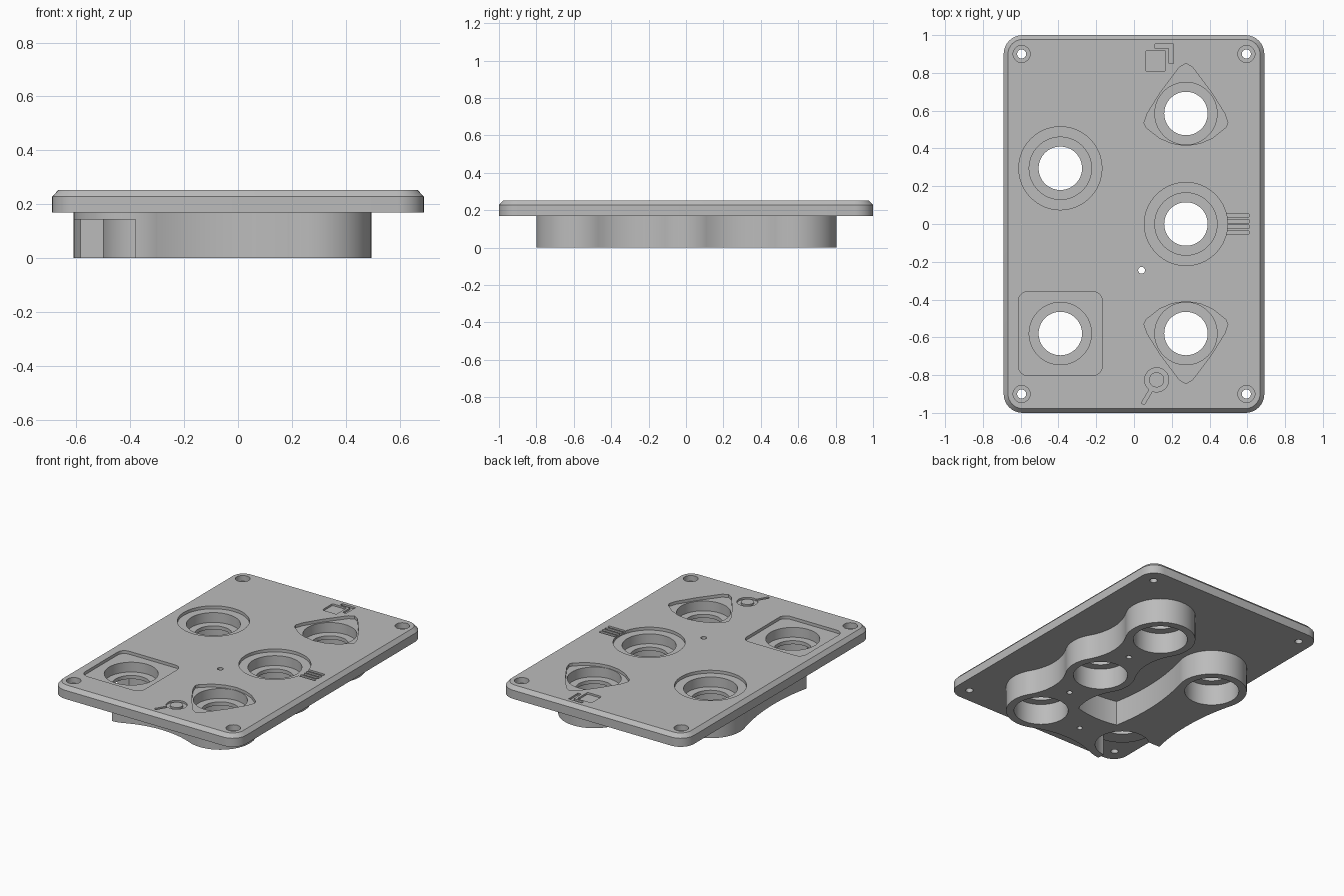
import bpy, bmesh
from math import sin, cos, pi, atan2, hypot, tau

cube = bpy.data.objects.get("Cube")
if cube:
    bpy.data.objects.remove(cube, do_unlink=True)

grey = bpy.data.materials.new("plain_grey")
grey.use_nodes = True
grey.diffuse_color = (0.5, 0.5, 0.5, 1)
grey.node_tree.nodes["Principled BSDF"].inputs["Base Color"].default_value = (0.5, 0.5, 0.5, 1)


def circle(x, y, r, n=64):
    return [(x + r * cos(tau * i / n), y + r * sin(tau * i / n)) for i in range(n)]


def rounded(x, y, hx, hy, r, n=8):
    pts = []
    for k, (sx, sy) in enumerate(((1, 1), (-1, 1), (-1, -1), (1, -1))):
        for i in range(n + 1):
            a = pi / 2 * (k + i / n)
            pts.append((x + sx * (hx - r) + r * cos(a), y + sy * (hy - r) + r * sin(a)))
    return pts


def loft(name, rings):
    """Closed solid through matching outlines at rising heights."""
    bm = bmesh.new()
    loops = [[bm.verts.new((x, y, z)) for x, y in pts] for pts, z in rings]
    n = len(loops[0])
    for low, high in zip(loops, loops[1:]):
        for i in range(n):
            j = (i + 1) % n
            bm.faces.new((low[i], low[j], high[j], high[i]))
    bm.faces.new(loops[0][::-1])
    bm.faces.new(loops[-1])
    bmesh.ops.recalc_face_normals(bm, faces=bm.faces[:])
    mesh = bpy.data.meshes.new(name)
    bm.to_mesh(mesh)
    bm.free()
    mesh.materials.append(grey)
    ob = bpy.data.objects.new(name, mesh)
    bpy.context.collection.objects.link(ob)
    return ob


def prism(name, pts, z0, z1):
    return loft(name, [(pts, z0), (pts, z1)])


def boolean(target, tool, mode="DIFFERENCE"):
    mod = target.modifiers.new("boolean", "BOOLEAN")
    mod.operation, mod.solver, mod.object = mode, "EXACT", tool
    bpy.context.view_layer.objects.active = target
    bpy.ops.object.modifier_apply(modifier=mod.name)
    bpy.data.objects.remove(tool, do_unlink=True)


def web(a, b, r, w, n=16):
    """Outline of a waisted bridge, tangent to two equal circles."""
    d = hypot(b[0] - a[0], b[1] - a[1])
    f = (d * d / 4 + w * w - r * r) / (2 * (r - w))
    ux, uy = (b[0] - a[0]) / d, (b[1] - a[1]) / d
    mx, my = (a[0] + b[0]) / 2, (a[1] + b[1]) / 2
    span = atan2(d / 2, w + f)
    pts = []
    for side in (-1, 1):
        for i in range(n + 1):
            t = -side * span * (2 * i / n - 1) * -1
            s, h = -t, 0
            along, out = f * sin(s), side * (w + f - f * cos(s))
            pts.append((mx + ux * along * -side * side - uy * out,
                        my + uy * along * -side * side + ux * out))
    return pts


TOP, FLOOR, UNDER = 0.253, 0.233, 0.17
BOSS = 0.22
rear, middle, front = (0.275, 0.585), (0.275, 0.0), (0.275, -0.58)
side_rear, side_front = (-0.39, 0.295), (-0.39, -0.58)
sockets = [rear, middle, front, side_rear, side_front]

# Chamfered plate
panel = loft("socket_panel", [
    (rounded(0, 0, 0.69, 1.0, 0.1), UNDER),
    (rounded(0, 0, 0.69, 1.0, 0.1), 0.228),
    (rounded(0, 0, 0.667, 0.977, 0.077), TOP)])

# Bosses and the waisted webs between them
body = prism("socket_body", circle(*rear, BOSS), 0, 0.18)
for c in sockets[1:]:
    boolean(body, prism("boss", circle(*c, BOSS), 0, 0.18), "UNION")
for a, b, w in ((rear, middle, 0.14), (middle, front, 0.14),
                (side_front, front, 0.15), (side_front, side_rear, 0.16)):
    boolean(body, prism("web", web(a, b, BOSS, w), 0, 0.18), "UNION")

# Corner relief under the side front socket
boolean(body, prism("relief", [(-0.7, -0.9), (-0.38, -0.9), (-0.38, -0.45), (-0.7, -0.45)],
                    -0.1, 0.143))
boolean(panel, body, "UNION")

# Shaped recesses around the sockets
half = [(0, 0.265), (0.035, 0.245), (0.135, 0.112), (0.205, 0.0), (0.222, -0.05),
        (0.21, -0.075), (0.14, -0.13), (0.075, -0.158)]
shield = half + [(0, -0.17)] + [(-x, y) for x, y in half[:0:-1]]
recesses = [circle(*middle, 0.22), circle(*side_rear, 0.22),
            rounded(*side_front, 0.222, 0.222, 0.05)]
for (cx, cy), s in ((rear, 1), (front, -1)):
    recesses.append([(cx + x, cy + s * y) for x, y in shield])
for pts in recesses:
    boolean(panel, prism("recess", pts, FLOOR, 0.3))

# Stepped bores with a thin inner flange
for c in sockets:
    boolean(panel, prism("upper_bore", circle(*c, 0.165), 0.167, 0.3))
    boolean(panel, prism("lower_bore", circle(*c, 0.17), -0.1, 0.143))
    boolean(panel, prism("through_bore", circle(*c, 0.115), -0.2, 0.4))

# Corner screw holes, indicator hole and blind holes below
for x in (-0.595, 0.595):
    for y in (-0.9, 0.9):
        boolean(panel, prism("screw_seat", circle(x, y, 0.045, 32), 0.215, 0.3))
        boolean(panel, prism("screw_hole", circle(x, y, 0.024, 24), 0.1, 0.4))
boolean(panel, prism("indicator_hole", circle(0.04, -0.245, 0.018, 24), -0.1, 0.4))
for x, y in ((0.285, 0.29), (0.285, -0.29), (-0.05, -0.59)):
    boolean(panel, prism("blind_hole", circle(x, y, 0.018, 24), -0.1, 0.1))

# Engraved symbols: sheets, bars and magnifier
ENGRAVE = TOP - 0.012
sheet_behind = [(0.11, 0.93), (0.11, 0.952), (0.21, 0.952), (0.21, 0.85), (0.185, 0.85),
                (0.185, 0.93)]
symbols = [rounded(0.115, 0.863, 0.053, 0.055, 0.01), sheet_behind,
           [(0.085, -0.87), (0.1, -0.88), (0.055, -0.957), (0.038, -0.948)]]
symbols += [rounded(0.55, y, 0.062, 0.01, 0.009, 4) for y in (-0.045, -0.015, 0.015, 0.045)]
for pts in symbols:
    boolean(panel, prism("engraving", pts, ENGRAVE, 0.3))
lens = prism("lens_ring", circle(0.12, -0.825, 0.064, 40), ENGRAVE, 0.3)
boolean(lens, prism("lens_core", circle(0.12, -0.825, 0.04, 40), 0.1, 0.4))
boolean(panel, lens)

# Smooth round walls, crisp edges
bpy.ops.object.select_all(action="DESELECT")
panel.select_set(True)
bpy.context.view_layer.objects.active = panel
bpy.ops.object.shade_smooth_by_angle(angle=pi / 7)
